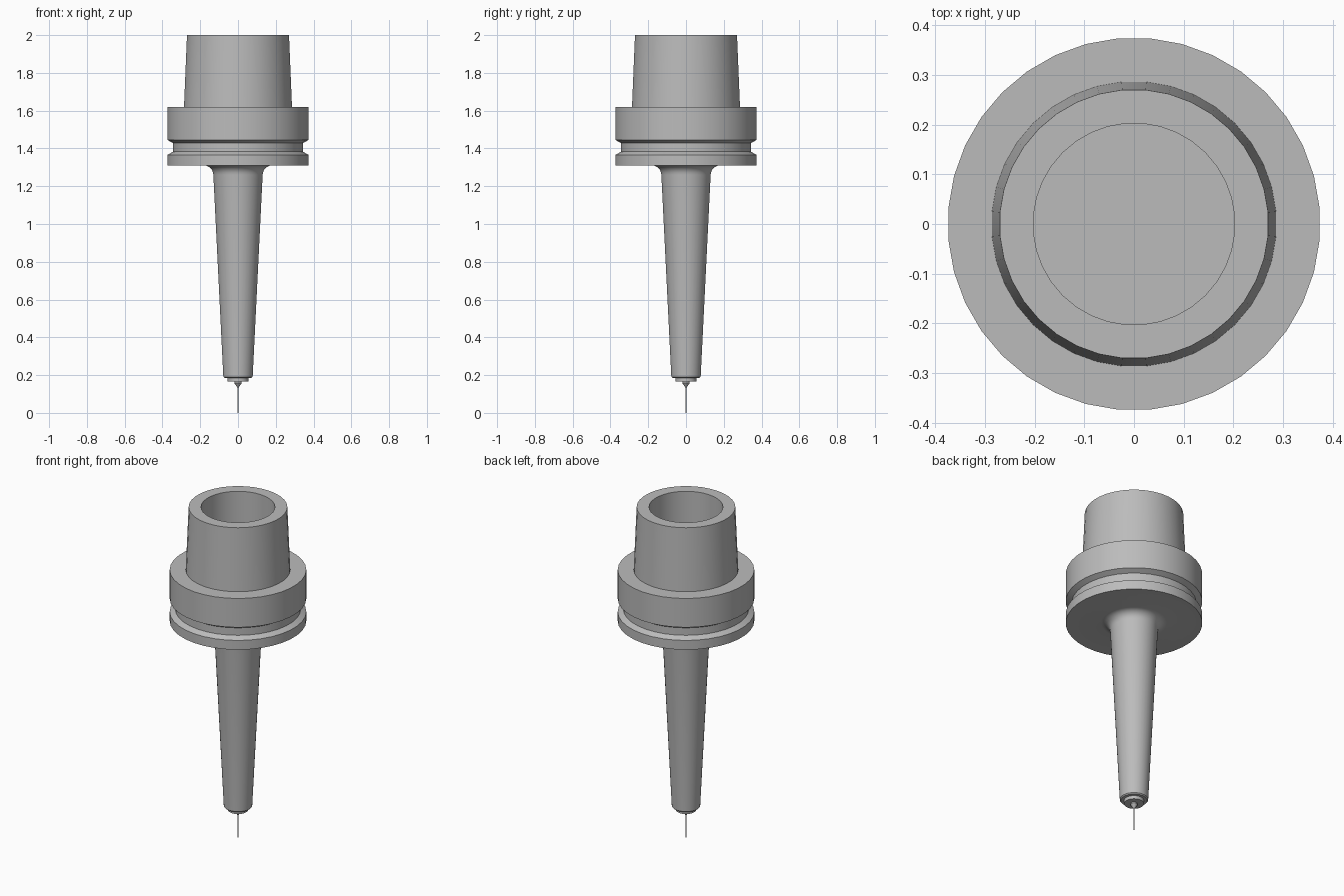
import bpy, bmesh, math

if "Cube" in bpy.data.objects:
    bpy.data.objects.remove(bpy.data.objects["Cube"])

steel = bpy.data.materials.new("steel_grey")
steel.use_nodes = True
GREY = (0.5, 0.5, 0.5, 1)
steel.diffuse_color = GREY
steel.node_tree.nodes["Principled BSDF"].inputs["Base Color"].default_value = GREY


def lathe(name, profile, sides=36):
    """Revolve (radius, height) points about z; zero radius closes to a pole."""
    bm = bmesh.new()
    rings = []
    for r, z in profile:
        count = sides if r > 0 else 1
        angles = [2 * math.pi * (i + 0.5) / sides for i in range(count)]
        rings.append([bm.verts.new((r * math.cos(a), r * math.sin(a), z)) for a in angles])
    for low, high in zip(rings, rings[1:]):
        for i in range(sides):
            j = (i + 1) % sides
            quad = [low[i % len(low)], low[j % len(low)], high[j % len(high)], high[i % len(high)]]
            bm.faces.new(list(dict.fromkeys(quad)))
    bmesh.ops.recalc_face_normals(bm, faces=bm.faces)
    mesh = bpy.data.meshes.new(name)
    bm.to_mesh(mesh)
    bm.free()
    mesh.materials.append(steel)
    obj = bpy.data.objects.new(name, mesh)
    bpy.context.collection.objects.link(obj)
    bpy.ops.object.select_all(action='DESELECT')
    obj.select_set(True)
    bpy.context.view_layer.objects.active = obj
    bpy.ops.object.shade_smooth_by_angle(angle=math.radians(25))
    return obj


# Holder: tapered neck, root fillet, grooved flange, hollow tapered shank
FILLET = 0.05
fillet = [(0.131 + FILLET * (1 - math.cos(t)), 1.26 + FILLET * math.sin(t))
          for t in (math.pi / 2 * k / 6 for k in range(7))]
neck = [(0, 0.185), (0.072, 0.185), (0.078, 0.191)]
flange = [(0.375, 1.31), (0.375, 1.366), (0.345, 1.383),
          (0.345, 1.428), (0.375, 1.445), (0.375, 1.62)]
shank = [(0.287, 1.62), (0.271, 2.0), (0.203, 2.0), (0.203, 1.6), (0, 1.6)]
lathe("tool_holder", neck + fillet + flange + shank)

# Cutting tool: collar, conical shoulder and thin needle
lathe("tool_collar", [(0, 0.165), (0.055, 0.165), (0.055, 0.186), (0, 0.186)])
lathe("tool_shoulder", [(0, 0.135), (0.004, 0.135), (0.02, 0.158), (0.02, 0.166), (0, 0.166)], 24)
lathe("needle_cutter", [(0, 0), (0.004, 0), (0.004, 0.136), (0, 0.136)], 16)
